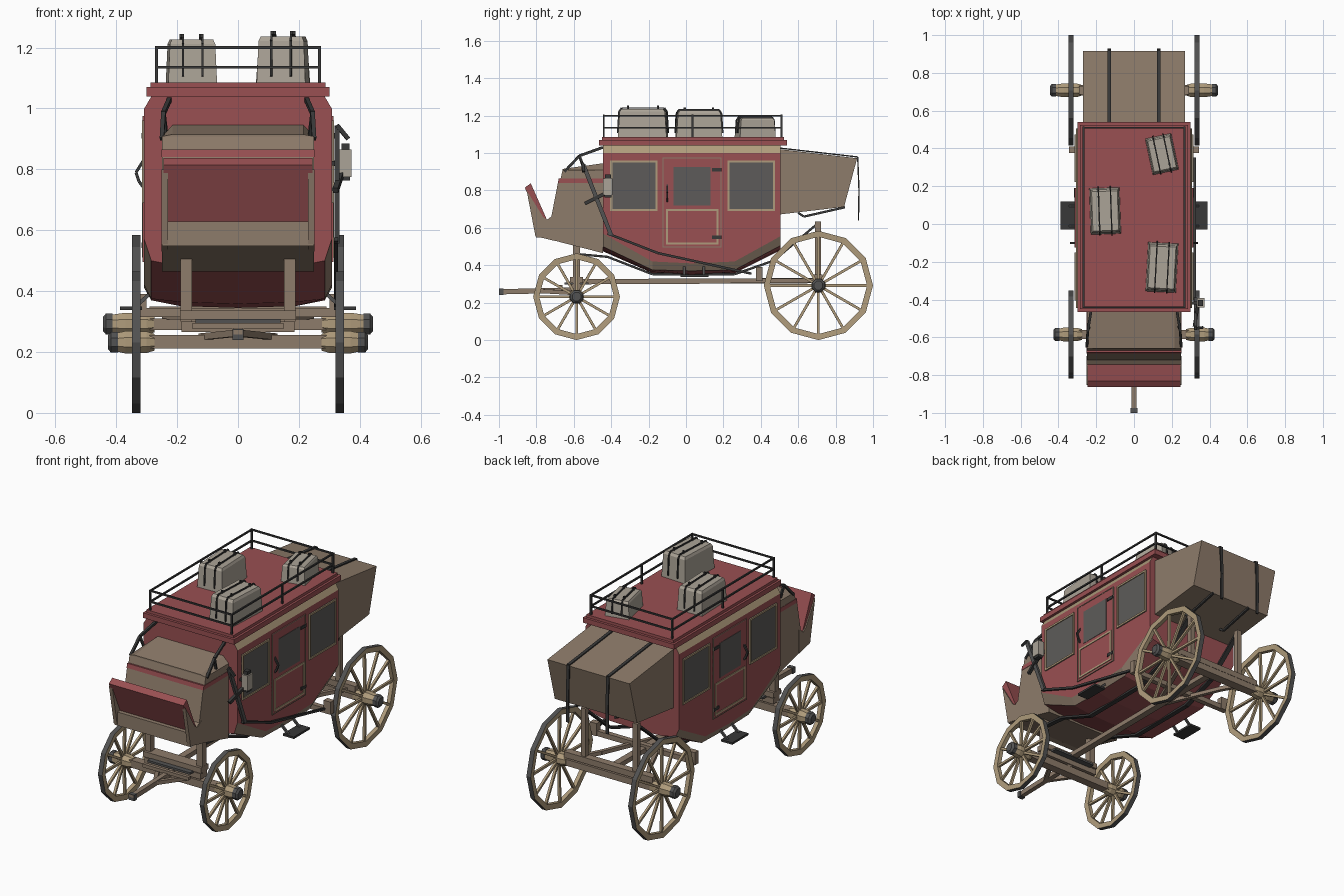
import bpy, bmesh, math
from mathutils import Vector, Matrix

if "Cube" in bpy.data.objects:
    bpy.data.objects.remove(bpy.data.objects["Cube"])


def material(name, r, g, b):
    m = bpy.data.materials.new(name)
    m.use_nodes = True
    m.diffuse_color = (r, g, b, 1)
    m.node_tree.nodes["Principled BSDF"].inputs["Base Color"].default_value = (r, g, b, 1)
    return m


RED = material("red paint", .32, .08, .085)
WOOD = material("brown wood", .27, .2, .145)
PALE = material("pale wood", .43, .33, .2)
GLASS = material("grey glass", .11, .105, .1)
DARK = material("dark iron", .04, .04, .04)
STEEL = material("grey iron", .085, .085, .085)
CASE = material("beige leather", .41, .37, .31)


def mesh(name, verts, faces, *mats, rule=None):
    me = bpy.data.meshes.new(name)
    me.from_pydata([tuple(v) for v in verts], [], faces)
    for m in mats:
        me.materials.append(m)
    if rule:
        for i, p in enumerate(me.polygons):
            p.material_index = rule(i, p)
    bm = bmesh.new()
    bm.from_mesh(me)
    bmesh.ops.recalc_face_normals(bm, faces=bm.faces)
    bm.to_mesh(me)
    bm.free()
    ob = bpy.data.objects.new(name, me)
    bpy.context.collection.objects.link(ob)
    return ob


def loft(name, rings, *mats, rule=None, closed=False):
    """Skin equal rings of points; caps the ends unless the loft closes on itself."""
    n, k = len(rings[0]), len(rings)
    faces = [(a * n + i, a * n + (i + 1) % n, (a + 1) % k * n + (i + 1) % n, (a + 1) % k * n + i)
             for a in range(k if closed else k - 1) for i in range(n)]
    if not closed:
        faces += [tuple(range(n)), tuple(range((k - 1) * n, k * n))]
    return mesh(name, [p for r in rings for p in r], faces, *mats, rule=rule)


def box(name, x, y, z, mat):
    return loft(name, [[(x[0], y[0], h), (x[1], y[0], h), (x[1], y[1], h), (x[0], y[1], h)] for h in z], mat)


def prism(name, profile, x0, x1, mat):
    return loft(name, [[(x, y, z) for y, z in profile] for x in (x0, x1)], mat)


def bar(name, p, q, w, mat, h=None):
    p, q, h = Vector(p), Vector(q), h or w
    d = (q - p).normalized()
    side = d.cross(Vector((0, 0, 1)))
    side = side.normalized() if side.length > .01 else Vector((1, 0, 0))
    up = side.cross(d)
    return loft(name, [[c + side * a * w / 2 + up * b * h / 2 for a, b in
                        ((-1, -1), (1, -1), (1, 1), (-1, 1))] for c in (p, q)], mat)


def path(name, pts, w, mat, h=None):
    for a, b in zip(pts, pts[1:]):
        bar(name, a, b, w, mat, h)


def lathe(name, cy, cz, profile, mat, n=8):
    return loft(name, [[(x, cy + r * math.cos((i + .5) * math.tau / n), cz + r * math.sin((i + .5) * math.tau / n))
                        for i in range(n)] for x, r in profile], mat)


# Coach body: side walls, wooden sill band, rounded belly
rings = []
for y, sill, band, belly in ((-.445, .57, .50, .475), (-.18, .42, .375, .358), (.03, .41, .37, .345),
                             (.26, .42, .375, .358), (.505, .555, .505, .48)):
    half = [(.283, 1.042), (.308, 1.0), (.308, sill), (.285, band), (.19, belly + .006)]
    rings.append([(x, y, z) for x, z in half] + [(0, y, belly)] + [(-x, y, z) for x, z in half[::-1]])
side_count = 11 * 4
loft("coach_body", rings, RED, WOOD, PALE,
     rule=lambda i, p: {0: 2, 9: 2, 2: 1, 7: 1}.get(i % 11, 0) if i < side_count else 0)

# Roof with a stepped edge
box("roof_lip", (-.3, .3), (-.465, .54), (1.04, 1.07), RED)
box("roof_top", (-.287, .287), (-.45, .525), (1.07, 1.086), RED)

# Roof railing
for z in (1.135, 1.2):
    for s in (-1, 1):
        bar("rail_side", (s * .267, -.445, z), (s * .267, .515, z), .009, DARK)
    for y in (-.44, .51):
        bar("rail_end", (-.267, y, z), (.267, y, z), .009, DARK)
for s in (-1, 1):
    for y in (-.44, .035, .51):
        bar("rail_post", (s * .267, y, 1.08), (s * .267, y, 1.205), .01, DARK)


def plate(name, s, y, z, mat, out):
    box(name, sorted((s * .305, s * (.308 + out))), y, z, mat)


def frame(name, s, y, z, w, mat, out=.008):
    for a in (y[0], y[1] - w):
        plate(name, s, (a, a + w), z, mat, out)
    for a in (z[0], z[1] - w):
        plate(name, s, y, (a, a + w), mat, out)


for s in (-1, 1):
    # Side windows and door
    for y in ((-.405, -.152), (.222, .475)):
        plate("window_glass", s, y, (.69, .96), GLASS, .003)
        frame("window_frame", s, y, (.69, .96), .011, PALE)
    plate("door_panel", s, (-.125, .19), (.495, .975), RED, .004)
    frame("door_edge", s, (-.125, .19), (.495, .975), .005, WOOD, .006)
    plate("door_glass", s, (-.067, .131), (.72, .925), GLASS, .006)
    frame("door_trim", s, (-.106, .175), (.51, .70), .011, PALE)
    for z in (.55, .91):
        plate("door_hinge", s, (.14, .19), (z - .009, z + .009), DARK, .009)
    path("door_handle", [(s * .31, -.1, .83), (s * .335, -.1, .79), (s * .325, -.1, .76), (s * .31, -.1, .74)], .01, DARK)
    # Folding step on two arms
    box("step_tread", sorted((s * .315, s * .388)), (-.03, .12), (.338, .35), DARK)
    for y in (-.01, .095):
        bar("step_arm", (s * .27, y, .41), (s * .34, y, .345), .012, STEEL)

# Driver's box, seat and footboard
prism("driver_boot", [(-.445, .84), (-.445, .465), (-.775, .55), (-.77, .625), (-.72, .66), (-.685, .84)], -.25, .25, WOOD)
prism("seat_stripe", [(-.445, .84), (-.445, .865), (-.68, .865), (-.685, .84)], -.252, .252, RED)
loft("seat_box", [[(x, -.67 if z < .9 else -.66, z), (-x, -.67 if z < .9 else -.66, z), (-x, -.445, z + t),
                   (x, -.445, z + t)] for x, z, t in ((.25, .865, 0), (.25, .908, 0), (.215, .915, .03))], WOOD)
prism("footboard", [(-.862, .815), (-.83, .838), (-.74, .635), (-.77, .61)], -.245, .245, RED)
for s in (-1, 1):
    prism("boot_side", [(-.852, .8), (-.805, .555), (-.7, .53), (-.7, .67), (-.74, .64), (-.765, .66)],
          s * .23, s * .252, WOOD)
    path("seat_rail", [(s * .25, -.65, .9), (s * .245, -.57, .985), (s * .225, -.445, 1.03)], .014, DARK)
    bar("seat_rail_post", (s * .245, -.57, .985), (s * .235, -.54, .9), .012, DARK)
bar("boot_front_panel", (-.25, -.785, .588), (.25, -.785, .588), .035, WOOD, .08)

# Rear luggage boot with hanging straps
prism("rear_boot", [(.505, 1.02), (.915, .972), (.845, .712), (.505, .672)], -.27, .27, WOOD)
for x in (-.13, .13):
    path("boot_strap", [(x, .505, 1.026), (x, .918, .979), (x, .925, .8), (x, .922, .64)], .018, DARK, .007)
    path("boot_under_strap", [(x, .85, .71), (x, .63, .66), (x, .6, .68)], .012, DARK)


# Luggage on the roof
def suitcase(x, y, w, d, h, turn):
    place = Matrix.Translation((x, y, 1.086)) @ Matrix.Rotation(math.radians(turn), 4, 'Z')
    ob = loft("suitcase", [[(a * w / 2 * t, b * d / 2 * t, z) for a, b in ((-1, -1), (1, -1), (1, 1), (-1, 1))]
                           for z, t in ((0, 1), (h * .9, .93), (h, .85))], CASE)
    ob.matrix_world = place
    for a in (-.2, .2):
        e = d / 2 + .004
        pts = [(a * w, -e, .02), (a * w, -e * .95, h * .9), (a * w, -e * .85, h + .005),
               (a * w, e * .85, h + .005), (a * w, e * .95, h * .9), (a * w, e, .02)]
        path("case_strap", [place @ Vector(p) for p in pts], .007, DARK)
        for k in (-.6, .6):
            bar("case_buckle", place @ Vector((a * w, k * e, h)), place @ Vector((a * w, k * e, h + .018)), .009, DARK)


suitcase(.148, .37, .14, .195, .1, 12)
suitcase(-.153, .069, .16, .245, .14, 2)
suitcase(.148, -.23, .16, .26, .15, -3)


# Wheels: iron-tyred rims, spokes and turned hubs
def wheel(name, s, cy, r, hub_end, n=12):
    def ring_point(x, rad, a):
        return (s * x, cy + rad * math.cos(a), r + rad * math.sin(a))
    rim = []
    for i in range(n):
        a = i * math.tau / n
        rim.append([ring_point(x, rad, a) for x, rad in ((.32, r), (.348, r), (.346, r - .032), (.322, r - .032))])
    loft(name + "_rim", rim, PALE, STEEL, closed=True, rule=lambda i, p: 1 if i % 4 == 0 else 0)
    for i in range(n):
        a = i * math.tau / n
        bar(name + "_spoke", ring_point(.338, .025, a), ring_point(.334, r - .02, a), .014, PALE)
    lathe(name + "_hub", cy, r, [(s * .275, .03), (s * .3, .038), (s * .37, .04), (s * (hub_end - .03), .033)], PALE)
    lathe(name + "_hub_cap", cy, r, [(s * (hub_end - .032), .037), (s * (hub_end - .01), .037), (s * hub_end, .025)], STEEL)


for s in (-1, 1):
    wheel("front_wheel", s, -.585, .232, .427)
    wheel("rear_wheel", s, .708, .292, .444)

# Running gear: axles, bolsters, reach and tongue
box("front_axle", (-.29, .29), (-.61, -.56), (.212, .256), WOOD)
box("front_bolster", (-.185, .185), (-.615, -.555), (.266, .3), WOOD)
box("front_crossbeam", (-.19, .19), (-.62, -.55), (.305, .337), WOOD)
box("turning_plate", (-.14, .14), (-.65, -.52), (.296, .308), STEEL)
box("rear_axle", (-.29, .29), (.68, .735), (.272, .31), WOOD)
box("rear_bolster", (-.29, .29), (.685, .73), (.315, .35), WOOD)
bar("reach_beam", (0, -.585, .312), (0, .71, .318), .04, WOOD, .028)
bar("tongue", (0, -1, .258), (0, -.56, .268), .028, WOOD)
bar("tongue_tip", (0, -1, .258), (0, -.975, .258), .036, STEEL)
bar("whiffletree", (-.15, -.67, .285), (.15, -.67, .285), .02, WOOD)
box("brake_beam", (-.33, .33), (.375, .405), (.315, .345), WOOD)
for s in (-1, 1):
    bar("reach_brace", (s * .16, -.3 + .87, .318), (0, .2, .318), .022, WOOD)
    bar("rear_brace", (s * .24, .71, .318), (s * .16, .57, .318), .022, WOOD)
    bar("front_hound", (s * .12, -.57, .25), (0, -.78, .262), .022, WOOD)
    bar("front_upright", (s * .17, -.585, .3), (s * .17, -.585, .515), .038, WOOD)
    bar("rear_upright", (s * .17, .706, .33), (s * .17, .706, .635), .03, WOOD)
    box("brake_block", sorted((s * .3, s * .345)), (.375, .41), (.315, .39), WOOD)
    # Leather suspension straps slung under the belly
    path("suspension_strap", [(s * .17, -.585, .46), (s * .17, -.42, .445), (s * .17, -.18, .352), (s * .17, .26, .352),
                              (s * .17, .47, .425), (s * .17, .706, .625)], .028, DARK, .012)

# Brake lever and rod, side lantern
bar("brake_lever", (.325, -.55, .94), (.325, -.4, .56), .016, STEEL, .022)
bar("lever_grip", (.325, -.553, .945), (.362, -.548, .9), .014, DARK)
path("brake_rod", [(.322, -.42, .57), (.322, -.15, .465), (.322, .35, .355)], .013, DARK)
bar("lantern_bracket", (.32, -.54, .73), (.34, -.42, .79), .018, DARK)
bar("lantern_arm", (.3, -.418, .82), (.345, -.418, .82), .014, DARK)
box("lantern", (.333, .373), (-.443, -.393), (.775, .865), CASE)
box("lantern_cap", (.34, .366), (-.434, -.402), (.865, .885), DARK)
box("lantern_base", (.338, .368), (-.437, -.399), (.763, .775), DARK)
